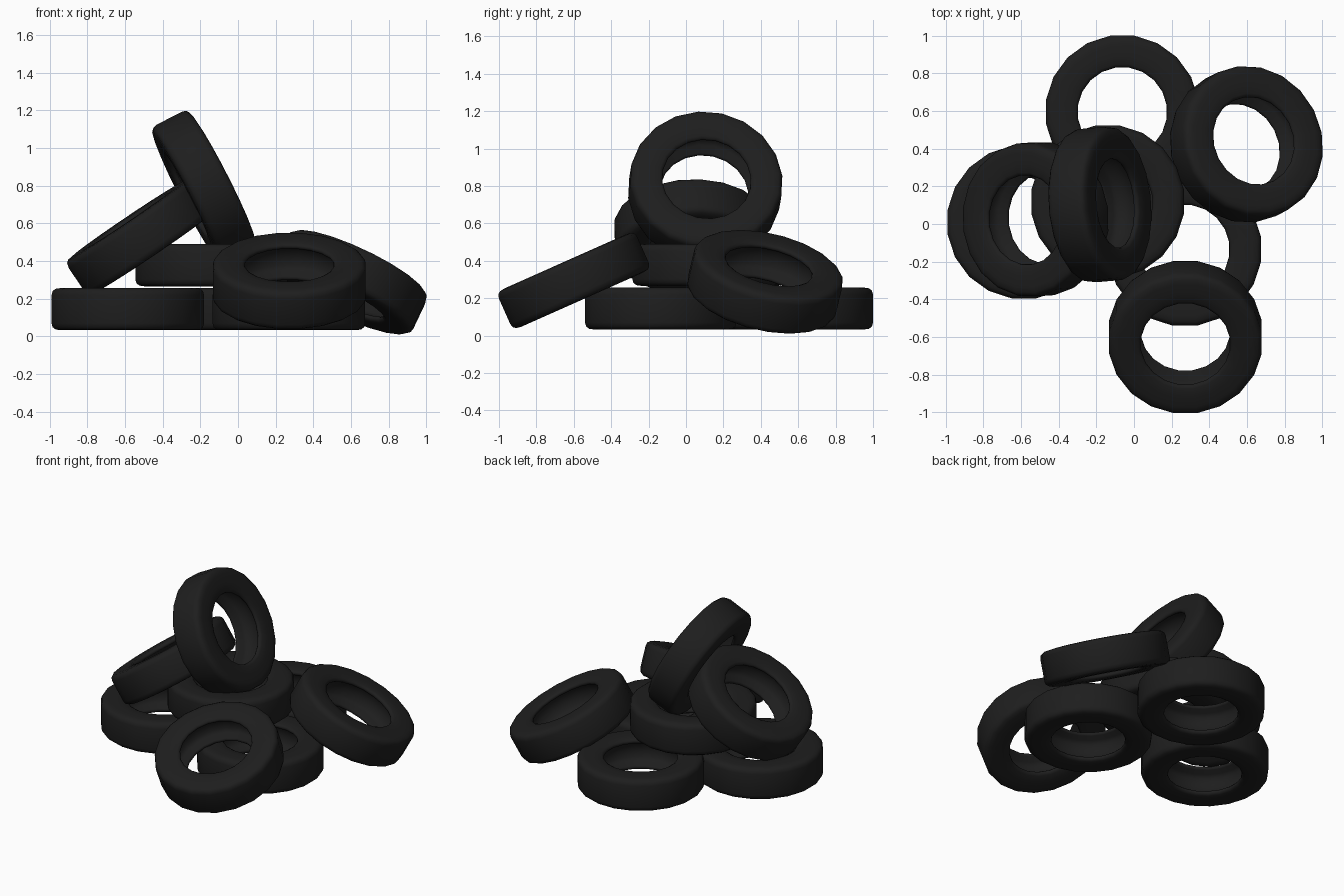
import bpy, bmesh, math
from mathutils import Vector, Matrix

if "Cube" in bpy.data.objects:
    bpy.data.objects.remove(bpy.data.objects["Cube"])

SEG = 20
R = 0.41          # outer radius at the vertices
H = 0.112         # half width

rubber = bpy.data.materials.new("black rubber")
rubber.diffuse_color = (0.013, 0.013, 0.013, 1)
rubber.use_nodes = True
rubber.node_tree.nodes["Principled BSDF"].inputs["Base Color"].default_value = rubber.diffuse_color

# upper half of the tyre section (radius, height), tread to hollow liner
half = [(R, 0.0), (R, 0.075), (R - 0.006, 0.096), (R - 0.022, 0.108),
        (R - 0.05, H), (0.30, H), (0.255, 0.108), (0.241, 0.100),
        (0.238, 0.088), (0.245, 0.078), (0.285, 0.068), (0.305, 0.045), (0.312, 0.0)]
profile = half + [(r, -z) for r, z in half[-2:0:-1]]


def tyre(name, centre, tilt=0, azimuth=0):
    """Lathe the section, then tip the axle by tilt degrees towards azimuth."""
    bm = bmesh.new()
    rings = []
    for i in range(SEG):
        a = 2 * math.pi * (i + 0.5) / SEG
        rings.append([bm.verts.new((r * math.cos(a), r * math.sin(a), z)) for r, z in profile])
    n = len(profile)
    for i in range(SEG):
        p, q = rings[i], rings[(i + 1) % SEG]
        for j in range(n):
            k = (j + 1) % n
            bm.faces.new((p[j], q[j], q[k], p[k]))
    bmesh.ops.recalc_face_normals(bm, faces=bm.faces)
    az = math.radians(azimuth)
    axis = Vector((-math.sin(az), math.cos(az), 0))
    bm.transform(Matrix.Translation(centre) @ Matrix.Rotation(math.radians(tilt), 4, axis))
    for f in bm.faces:
        f.smooth = True
    me = bpy.data.meshes.new(name)
    bm.to_mesh(me)
    bm.free()
    me.materials.append(rubber)
    ob = bpy.data.objects.new(name, me)
    bpy.context.collection.objects.link(ob)


# flat bottom layer
tyre("back_tyre", (-0.062, 0.595, 0.145))
tyre("left_tyre", (-0.585, 0.01, 0.145))
tyre("middle_tyre", (0.27, -0.135, 0.145))
# flat second layer
tyre("upper_flat_tyre", (-0.14, 0.118, 0.378))
# leaning tyres
tyre("front_leaning_tyre", (0.273, -0.6, 0.295), 24, -90)
tyre("right_leaning_tyre", (0.597, 0.423, 0.288), 28, 27)
tyre("left_leaning_tyre", (-0.522, 0.025, 0.53), 34, 184)
tyre("top_leaning_tyre", (-0.181, 0.103, 0.795), 63, 5)
